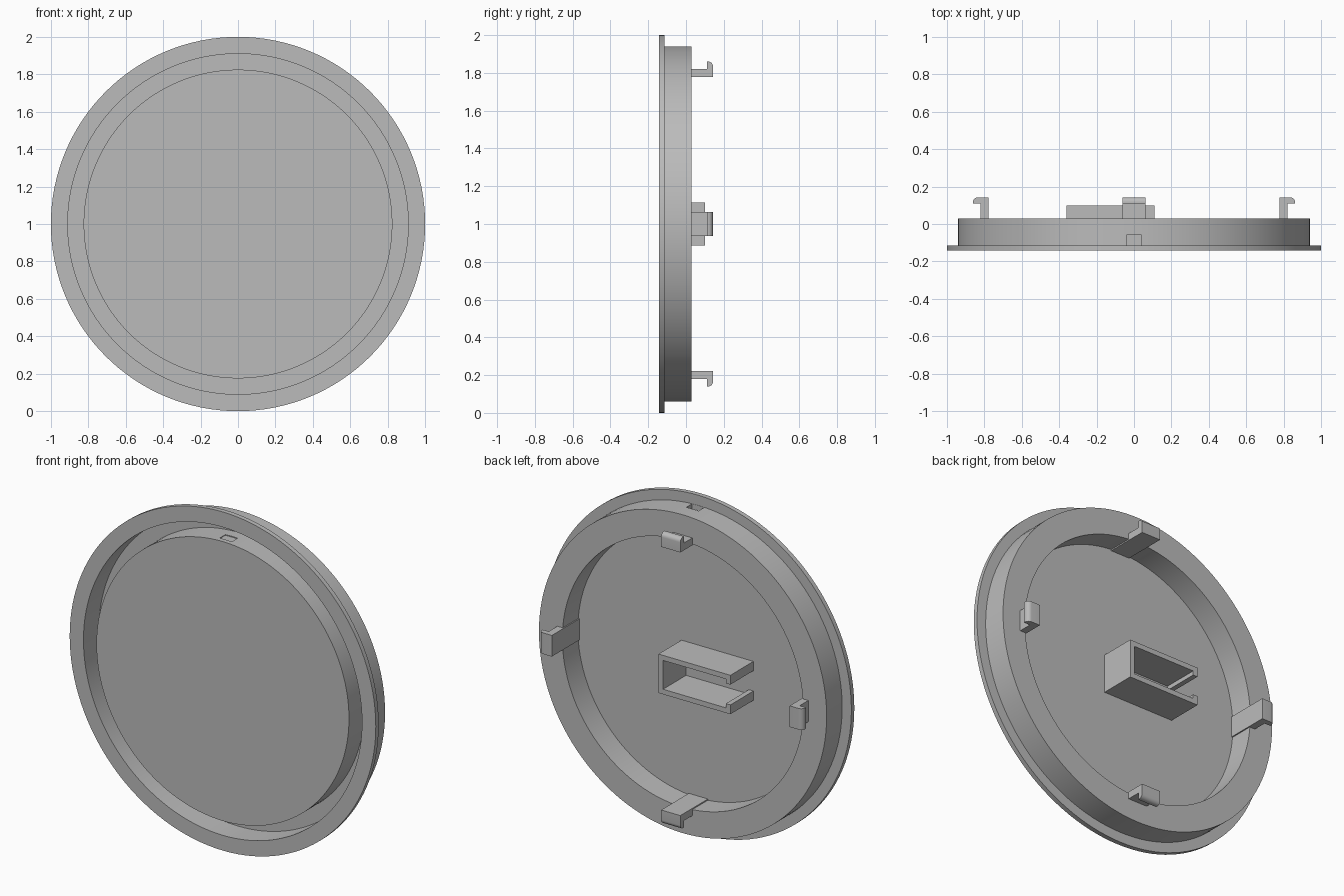
import bpy, bmesh, math
from mathutils import Matrix, Vector

if "Cube" in bpy.data.objects:
    bpy.data.objects.remove(bpy.data.objects["Cube"], do_unlink=True)

grey = bpy.data.materials.new("plain grey")
grey.use_nodes = True
colour = (0.5, 0.5, 0.5, 1)
grey.diffuse_color = colour
grey.node_tree.nodes["Principled BSDF"].inputs["Base Color"].default_value = colour

FRONT, BACK, PLATE, TIP = -0.1425, 0.03, -0.115, 0.1425
CENTRE = Vector((0, 0, 1))


def finish(name, bm):
    bmesh.ops.recalc_face_normals(bm, faces=bm.faces)
    mesh = bpy.data.meshes.new(name)
    bm.to_mesh(mesh)
    bm.free()
    mesh.materials.append(grey)
    obj = bpy.data.objects.new(name, mesh)
    bpy.context.collection.objects.link(obj)
    return obj


def smooth(obj):
    bpy.ops.object.select_all(action='DESELECT')
    obj.select_set(True)
    bpy.context.view_layer.objects.active = obj
    bpy.ops.object.shade_smooth_by_angle(angle=math.radians(30))


def prism(name, outline, push, matrix=Matrix()):
    """Extrude a flat outline along a vector."""
    bm = bmesh.new()
    face = bm.faces.new([bm.verts.new(p) for p in outline])
    out = bmesh.ops.extrude_face_region(bm, geom=[face])
    moved = [v for v in out["geom"] if isinstance(v, bmesh.types.BMVert)]
    bmesh.ops.translate(bm, verts=moved, vec=push)
    bm.transform(matrix)
    return finish(name, bm)


# Round cover: front disc, deep ring groove, flange and back rim in one lathe
profile = [(0, FRONT), (0.825, FRONT), (0.825, 0), (0.91, 0), (0.91, FRONT),
           (1, FRONT), (1, PLATE), (0.94, PLATE), (0.94, BACK),
           (0.787, BACK), (0.787, PLATE), (0, PLATE)]
bm = bmesh.new()
verts = [bm.verts.new((r, y, 0)) for r, y in profile]
edges = [bm.edges.new(pair) for pair in zip(verts, verts[1:])]
bmesh.ops.spin(bm, geom=verts + edges, cent=(0, 0, 0), axis=(0, 1, 0),
               angle=math.tau, steps=128, use_duplicate=False)
bmesh.ops.remove_doubles(bm, verts=bm.verts, dist=0.0005)
bmesh.ops.translate(bm, verts=bm.verts, vec=CENTRE)
cover = finish("round_cover", bm)

# Cable slot through both ring walls at the top
cutter = prism("slot_cutter", [(-0.04, -0.114, 1.7), (0.04, -0.114, 1.7),
                               (0.04, -0.06, 1.7), (-0.04, -0.06, 1.7)], (0, 0, 0.27))
cutter.hide_render = True
cut = cover.modifiers.new("slot", 'BOOLEAN')
cut.operation, cut.solver, cut.object = 'DIFFERENCE', 'EXACT', cutter
bpy.context.view_layer.objects.active = cover
bpy.ops.object.modifier_apply(modifier=cut.name)
bpy.data.objects.remove(cutter, do_unlink=True)
smooth(cover)

# Four snap clips, each a shank with a rounded outward hook
R = 0.025
hook = [(0, TIP - R + R * math.sin(a), 0.86 - R + R * math.cos(a))
        for a in (math.radians(15 * i) for i in range(7))]
clip = [(0, PLATE, 0.777), (0, PLATE, 0.82), (0, 0.11, 0.82), (0, 0.11, 0.86)]
clip += hook + [(0, TIP, 0.777)]
clip = [(-0.0625, y, z) for _, y, z in clip]
for i, side in enumerate(("top", "left", "bottom", "right")):
    turn = Matrix.Translation(CENTRE) @ Matrix.Rotation(i * math.pi / 2, 4, 'Y')
    smooth(prism(side + "_clip", clip, (0.125, 0, 0), turn))

# C-shaped holder in the middle, open with inward lips on one end
half = [(0.11, 0.115), (-0.36, 0.115), (-0.36, 0.06), (-0.33, 0.06),
        (-0.33, 0.085), (0.08, 0.085)]
outline = half + [(x, -z) for x, z in reversed(half)]
prism("cable_holder", [(x, PLATE, z) for x, z in outline], (0, 0.1 - PLATE, 0),
      Matrix.Translation(CENTRE))
